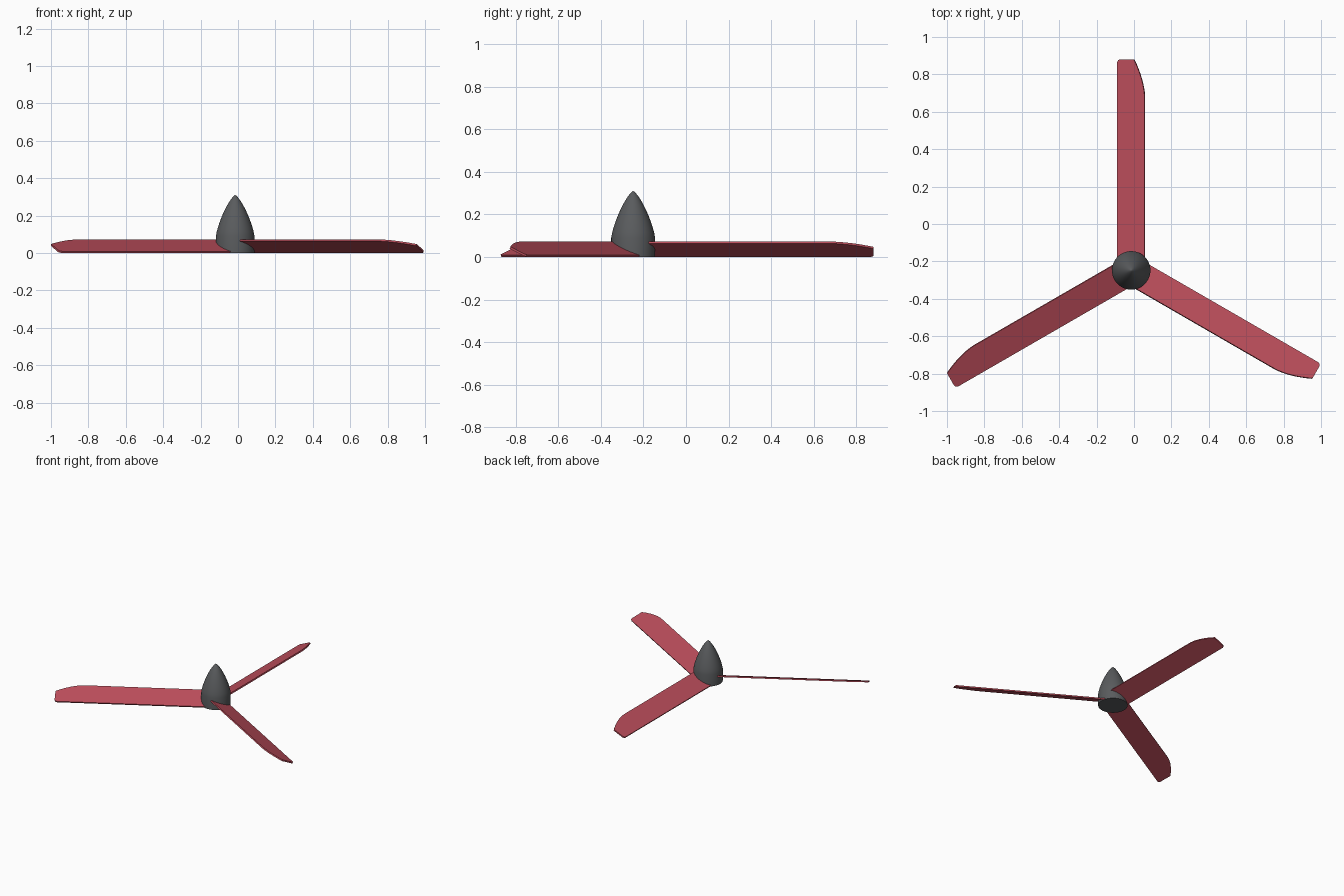
import bpy, bmesh
from math import radians, sin, cos, pi
from mathutils import Matrix, Vector

if "Cube" in bpy.data.objects:
    bpy.data.objects.remove(bpy.data.objects["Cube"])

HUB = Vector((-0.015, -0.248, 0.0))


def material(name, rgb):
    m = bpy.data.materials.new(name)
    m.diffuse_color = (*rgb, 1)
    m.use_nodes = True
    m.node_tree.nodes["Principled BSDF"].inputs["Base Color"].default_value = m.diffuse_color
    return m


def finish(bm, name, mat):
    bmesh.ops.recalc_face_normals(bm, faces=bm.faces)
    me = bpy.data.meshes.new(name)
    bm.to_mesh(me)
    bm.free()
    me.materials.append(mat)
    ob = bpy.data.objects.new(name, me)
    bpy.context.collection.objects.link(ob)
    bpy.context.view_layer.objects.active = ob
    ob.select_set(True)
    bpy.ops.object.shade_smooth_by_angle(angle=radians(25))
    ob.select_set(False)
    return ob


red = material("blade_red", (0.5, 0.075, 0.105))
dark = material("spinner_grey", (0.1, 0.105, 0.11))

# Spinner: short cylinder under a rounded nose cone
R, Z0, TOP, N, RINGS = 0.103, 0.09, 0.31, 48, 14
profile = [(R, 0.0)]
for i in range(RINGS):
    h = sin(i / RINGS * pi / 2)
    profile.append((R * (1 - h ** 1.3) ** 0.75, Z0 + (TOP - Z0) * h))
bm = bmesh.new()
rings = [[bm.verts.new((r * cos(2 * pi * k / N), r * sin(2 * pi * k / N), z))
          for k in range(N)] for r, z in profile]
for a, b in zip(rings, rings[1:]):
    for k in range(N):
        bm.faces.new((a[k], a[(k + 1) % N], b[(k + 1) % N], b[k]))
tip = bm.verts.new((0, 0, TOP))
for k in range(N):
    bm.faces.new((rings[-1][k], rings[-1][(k + 1) % N], tip))
bm.faces.new(rings[0][::-1])
finish(bm, "spinner", dark).location = HUB

# Blades: pitched flat plates with a swept, curved tip on the high edge
PITCH, T, W, L = radians(23.5), 0.010, 0.0795, 1.128
outline = [(-W, 0.02), (W, 0.02), (W, 0.925)]
for i in range(1, 9):
    t = i / 8
    outline.append((W - 0.062 * t ** 1.7, 0.925 + (L - 0.925) * t))
outline += [(-W + 0.016, L), (-W + 0.005, L - 0.005), (-W, L - 0.016)]

for n in range(3):
    bm = bmesh.new()
    face = bm.faces.new([bm.verts.new((x, y, -T / 2)) for x, y in outline])
    ext = bmesh.ops.extrude_face_region(bm, geom=[face])["geom"]
    bmesh.ops.translate(bm, vec=(0, 0, T),
                        verts=[v for v in ext if isinstance(v, bmesh.types.BMVert)])
    bmesh.ops.transform(bm, matrix=Matrix.Rotation(-PITCH, 4, 'Y'), verts=bm.verts)
    low = min(v.co.z for v in bm.verts)
    bmesh.ops.translate(bm, vec=(0, 0, -low), verts=bm.verts)
    blade = finish(bm, f"blade_{n + 1}", red)
    blade.location = HUB
    blade.rotation_euler.z = n * 2 * pi / 3
